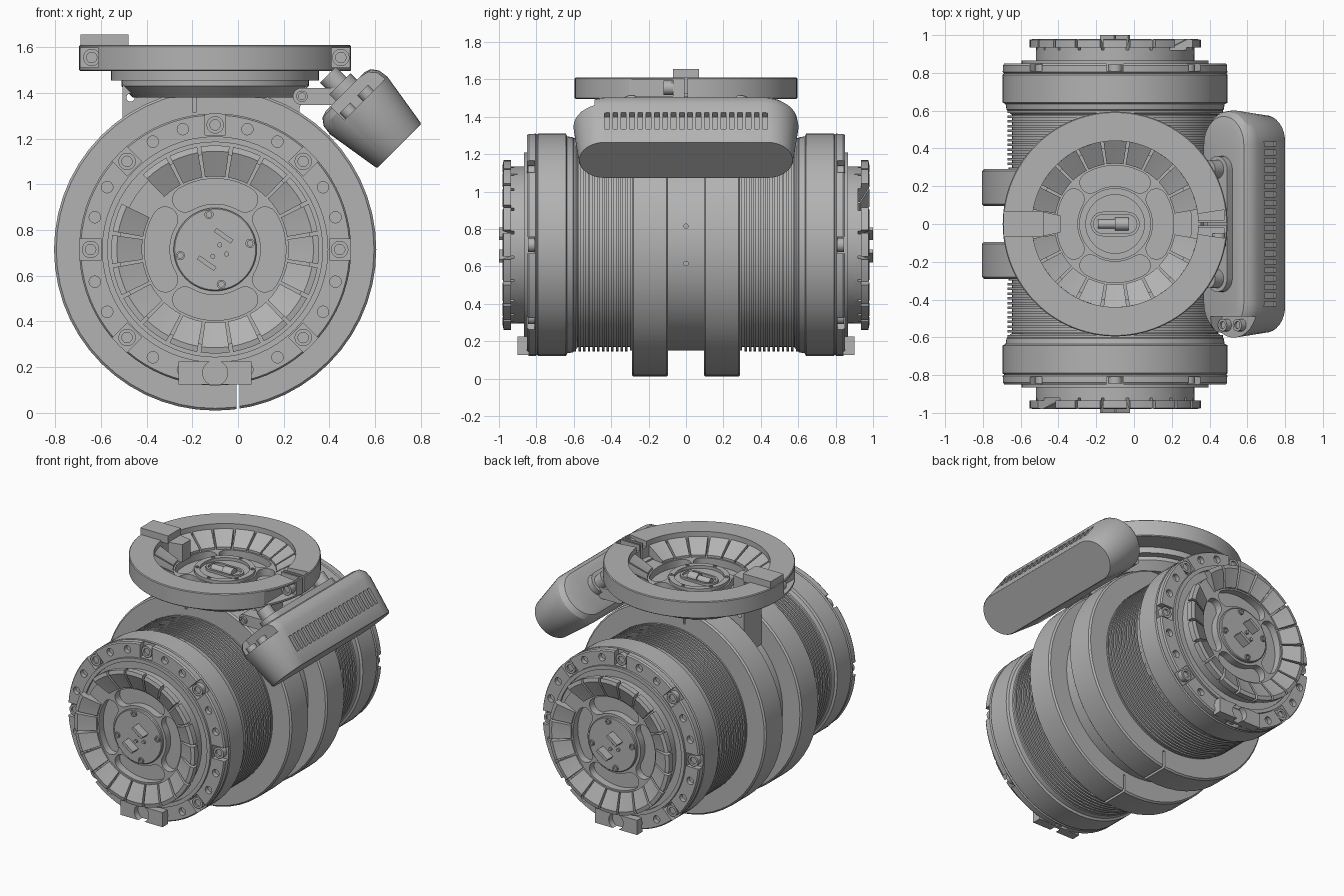
import bpy, bmesh, math
from math import sin, cos, pi, radians
from mathutils import Matrix, Vector

cube = bpy.data.objects.get("Cube")
if cube:
    bpy.data.objects.remove(cube)

grey = bpy.data.materials.new("machined_grey")
grey.use_nodes = True
grey.diffuse_color = (0.45, 0.45, 0.45, 1)
grey.node_tree.nodes["Principled BSDF"].inputs["Base Color"].default_value = (0.45, 0.45, 0.45, 1)


# ---- helpers ----
def frame(loc, x, y, z):
    m = Matrix((Vector(x).normalized(), Vector(y).normalized(), Vector(z).normalized())).transposed().to_4x4()
    return Matrix.Translation(loc) @ m


def loft(bm, rings, closed=False):
    rows = [[bm.verts.new(p) for p in ring] for ring in rings]
    pairs = list(zip(rows, rows[1:])) + ([(rows[-1], rows[0])] if closed else [])
    for a, b in pairs:
        for i in range(len(a)):
            j = (i + 1) % len(a)
            bm.faces.new((a[i], a[j], b[j], b[i]))
    if not closed:
        bm.faces.new(rows[0][::-1])
        bm.faces.new(rows[-1])


def lathe(bm, profile, closed=False, n=64, at=(0, 0)):
    loft(bm, [[(at[0] + r * cos(2 * pi * i / n), at[1] + r * sin(2 * pi * i / n), h)
               for i in range(n)] for r, h in profile], closed)


def prism(bm, pts, h0, h1):
    loft(bm, [[(x, y, h) for x, y in pts] for h in (h0, h1)])


def box(bm, x, y, z):
    prism(bm, [(x[0], y[0]), (x[1], y[0]), (x[1], y[1]), (x[0], y[1])], *z)


def spun_box(bm, r, half, z, angle):
    c, s = cos(angle), sin(angle)
    prism(bm, [(u * c - v * s, u * s + v * c) for u, v in
               ((r[0], -half), (r[1], -half), (r[1], half), (r[0], half))], *z)


def polar(r, degrees):
    return r * cos(radians(degrees)), r * sin(radians(degrees))


def stadium(length, width, n=12):
    pts = []
    for side in (1, -1):
        for i in range(n + 1):
            a = pi * i / n - pi / 2
            pts.append((side * (length - width + width * cos(a)), side * width * sin(a)))
    return pts


def bean(r0, r1, half, centre):
    mid, cap, pts = (r0 + r1) / 2, (r1 - r0) / 2, []
    for i in range(11):
        pts.append(polar(r1, centre - half + half * i / 5))
    for end, r in ((1, r0), (-1, r1)):
        e = polar(mid, centre + end * half)
        for i in range(1, 8):
            d = polar(cap, centre + end * half + i * 22.5 + (0 if end > 0 else 180))
            pts.append((e[0] + d[0], e[1] + d[1]))
        if end > 0:
            pts += [polar(r0, centre + half - half * i / 5) for i in range(11)]
    return pts


def finish(name, bm, matrix=Matrix(), cutter=None):
    obj = make(name, bm, matrix)
    if cutter:
        tool = make(name + "_cutter", cutter, matrix)
        tool.hide_render = True
        mod = obj.modifiers.new("cut", 'BOOLEAN')
        mod.operation, mod.solver, mod.object = 'DIFFERENCE', 'EXACT', tool
        graph = bpy.context.evaluated_depsgraph_get()
        mesh = bpy.data.meshes.new_from_object(obj.evaluated_get(graph))
        obj.modifiers.clear()
        obj.data = mesh
        bpy.data.objects.remove(tool)
    obj.data.polygons.foreach_set("use_smooth", [True] * len(obj.data.polygons))
    obj.data.set_sharp_from_angle(angle=radians(30))
    return obj


def make(name, bm, matrix):
    bmesh.ops.recalc_face_normals(bm, faces=bm.faces)
    mesh = bpy.data.meshes.new(name)
    bm.to_mesh(mesh)
    bm.free()
    mesh.materials.append(grey)
    obj = bpy.data.objects.new(name, mesh)
    bpy.context.collection.objects.link(obj)
    obj.matrix_world = matrix
    return obj


def teeth(name, matrix, profile, skip):
    bm = bmesh.new()
    for k in range(20):
        if k not in skip:
            loft(bm, [[(*polar(r, k * 18 + a), h) for r, h in profile] for a in (-8, -3, 3, 8)])
    finish(name, bm, matrix)


def dish(name, matrix, r, h0, h1):
    bm, cut = bmesh.new(), bmesh.new()
    lathe(bm, [(r, h0), (r, h1)])
    for a in range(0, 360, 90):
        prism(cut, bean(0.2, 0.31, 31, a), h1 - 0.05, h1 + 0.05)
    finish(name, bm, matrix, cut)


def bolt(bm, at, r, h0, h1):
    lathe(bm, [(r, h0), (r, h1), (r * 0.6, h1), (r * 0.6, h1 - 0.012)], n=20, at=at)


AXIS = (-0.1, 0, 0.715)
back = frame(AXIS, (-1, 0, 0), (0, 0, 1), (0, 1, 0))
front = frame(AXIS, (1, 0, 0), (0, 0, 1), (0, -1, 0))

# ---- finned barrel ----
half = [(0.565, 0.3)]
for i in range(12):
    y = 0.3 + 0.025 * i
    half += [(0.545, y), (0.545, y + 0.012), (0.57, y + 0.012), (0.57, y + 0.025)]
bm = bmesh.new()
lathe(bm, [(r, -h) for r, h in half[::-1]] + half, n=80)
finish("finned_barrel", bm, back)

# ---- two clamp bands with slits ----
for side, m in (("front", front), ("back", back)):
    bm, cut = bmesh.new(), bmesh.new()
    lathe(bm, [(0.55, 0.095), (0.695, 0.095), (0.705, 0.105), (0.705, 0.28),
               (0.695, 0.29), (0.55, 0.29)], True, 56)
    sx = 1 if side == "front" else -1
    for x, z in ((0.1, (-0.75, -0.58)), (-0.09, (0.6, 0.75))):
        box(cut, (sx * x - 0.007, sx * x + 0.007), z, (0.05, 0.35))
    finish(side + "_clamp_band", bm, m, cut)

# ---- end flanges and couplings ----
for side, m in (("front", front), ("back", back)):
    bm, cut = bmesh.new(), bmesh.new()
    lathe(bm, [(0.55, 0.58), (0.575, 0.605), (0.58, 0.635), (0.595, 0.642), (0.595, 0.79),
               (0.588, 0.797), (0.595, 0.804), (0.595, 0.84), (0.588, 0.85)], n=80)
    for k in range(8):
        spun_box(cut, (0.5, 0.65), 0.045, (0.81, 0.9), k * pi / 4)
        for off in (15, 30):
            lathe(cut, [(0.025, 0.82), (0.025, 0.9)], n=16, at=polar(0.545, k * 45 + off))
    finish(side + "_flange", bm, m, cut)

    bm = bmesh.new()
    for k in range(8):
        bolt(bm, polar(0.545, k * 45), 0.038, 0.8, 0.845)
    finish(side + "_flange_bolts", bm, m)

    bm, cut = bmesh.new(), bmesh.new()
    box(bm, (-0.16, 0.16), (-0.59, -0.49), (0.84, 0.9))
    lathe(cut, [(0.055, 0.86), (0.055, 0.95)], n=24, at=(0, -0.54))
    finish(side + "_foot_block", bm, m, cut)

    bm = bmesh.new()
    lathe(bm, [(0.47, 0.84), (0.495, 0.84), (0.495, 0.865), (0.47, 0.865)], True)
    finish(side + "_collar", bm, m)

    dish(side + "_dish", m, 0.42, 0.8, 0.92)
    teeth(side + "_teeth", m, [(0.32, 0.9), (0.32, 0.93), (0.43, 0.98), (0.455, 0.975),
                               (0.455, 0.935), (0.42, 0.935), (0.42, 0.9)], (8,))
    # hub with contacts
    bm = bmesh.new()
    lathe(bm, [(0.182, 0.9), (0.182, 0.935), (0.177, 0.94)], n=48)
    for a in range(10, 360, 90):
        bolt(bm, polar(0.155, a), 0.02, 0.93, 0.95)
    for x, y in ((0.02, 0.02), (-0.01, -0.03), (0.05, -0.02)):
        lathe(bm, [(0.011, 0.93), (0.011, 0.955)], n=10, at=(x, y))
    finish(side + "_hub", bm, m)
    for s in (1, -1):
        bm = bmesh.new()
        spun_box(bm, (-0.045, 0.045), 0.01, (0.93, 1.0), radians(-35))
        finish(side + "_contact_bar", bm, m @ Matrix.Translation((s * 0.037, s * 0.06, 0)))

# ---- top clamp ring ----
top = Matrix.Translation((-0.1, 0, 0))
bm, cut = bmesh.new(), bmesh.new()
lathe(bm, [(0.44, 1.495), (0.59, 1.495), (0.595, 1.5), (0.595, 1.605), (0.59, 1.61),
           (0.44, 1.61)], True, 96)
box(cut, (0.4, 0.7), (-0.008, 0.008), (1.4, 1.7))
for s in (1, -1):
    xs = sorted((s * 0.51, s * 0.7))
    box(cut, xs, (-0.33, -0.07), (1.512, 1.596))
prism(cut, [(0.38, -0.045), (0.58, -0.075), (0.58, -0.02), (0.38, -0.02)], 1.57, 1.7)
prism(cut, [(0.38, 0.02), (0.58, 0.02), (0.58, 0.075), (0.38, 0.045)], 1.57, 1.7)
finish("top_ring", bm, top, cut)

for x in (-0.64, 0.45):
    bm = bmesh.new()
    bolt(bm, (0, 0), 0.038, 0.05, 0.12)
    finish("ring_screw", bm, frame((x, 0, 1.555), (1, 0, 0), (0, 0, 1), (0, -1, 0)))

# latch plate
bm = bmesh.new()
box(bm, (-0.59, -0.38), (-0.07, 0.07), (1.6, 1.655))
prism(bm, [(-0.385, -0.065), (-0.29, -0.045), (-0.29, 0.045), (-0.385, 0.065)], 1.49, 1.61)
finish("latch", bm, top)

# top dish, teeth and hub
dish("top_dish", top, 0.41, 1.43, 1.49)
bm = bmesh.new()
lathe(bm, [(0.405, 1.455), (0.455, 1.455), (0.455, 1.5), (0.405, 1.5)], True)
finish("top_step", bm, top)
teeth("top_teeth", top, [(0.32, 1.47), (0.32, 1.505), (0.44, 1.575), (0.445, 1.49), (0.4, 1.47)], (0, 10))
bm = bmesh.new()
lathe(bm, [(0.155, 1.47), (0.19, 1.47), (0.19, 1.51), (0.155, 1.51)], True, 48)
for a in range(30, 360, 60):
    bolt(bm, polar(0.172, a), 0.012, 1.5, 1.515)
finish("top_hub_ring", bm, top)
bm, cut = bmesh.new(), bmesh.new()
prism(bm, stadium(0.13, 0.065), 1.47, 1.505)
prism(cut, stadium(0.115, 0.05), 1.485, 1.55)
finish("top_socket", bm, top, cut)
bm = bmesh.new()
lathe(bm, [(0.025, -0.09), (0.025, 0), (0.035, 0), (0.035, 0.07)], n=20)
finish("top_plug", bm, frame((-0.1, 0, 1.49), (0, 1, 0), (0, 0, 1), (1, 0, 0)))

# ---- saddle between barrel and top ring ----
bm, cut = bmesh.new(), bmesh.new()
prism(bm, [(-0.405, 0.4), (0.37, 0.4), (0.37, 0.62), (0.405, 0.72), (-0.405, 0.72)], -0.095, 0.095)
lathe(cut, [(0.018, -0.2), (0.018, 0.2)], n=16, at=(-0.37, 0.665))
finish("saddle", bm, front, cut)
bm = bmesh.new()
lathe(bm, [(0.36, 1.38), (0.41, 1.43), (0.41, 1.44)])
finish("saddle_neck", bm, top)
bm = bmesh.new()
for y in (-0.1, 0.1):
    lathe(bm, [(0.014, 0.56), (0.014, 0.575)], n=12, at=(y, 0))
finish("barrel_pins", bm, frame((-0.1, 0, 0.715), (0, 0, 1), (0, -1, 0), (1, 0, 0)))

# ---- tilted side module ----
tilt = frame((0.705, 0, 1.168), (0, 1, 0), (1, 0, 1), (1, 0, -1))
bm, cut = bmesh.new(), bmesh.new()
loft(bm, [[(x, y, u) for x, y in stadium(l, w, 16)] for l, w, u in
          ((0.53, 0.12, -0.335), (0.57, 0.15, -0.325), (0.595, 0.172, -0.295), (0.602, 0.178, -0.25),
           (0.575, 0.139, -0.008), (0.57, 0.134, 0))])
for k in range(20):
    x = (k - 9.5) * 0.0445
    box(cut, (x - 0.013, x + 0.013), (0.135, 0.25), (-0.19, -0.085))
box(cut, (-0.7, -0.49), (-0.09, 0.3), (-0.4, -0.25))
finish("side_module", bm, tilt, cut)
bm = bmesh.new()
for v in (-0.05, 0.06):
    bolt(bm, (0.535, v), 0.033, 0.24, 0.285)
finish("module_screws", bm, frame((0.705, 0, 1.168), (0, -1, 0), (1, 0, 1), (-1, 0, 1)))

# mounting plate, bosses and arms
bm = bmesh.new()
prism(bm, stadium(0.36, 0.075), -0.375, -0.32)
for s in (1, -1):
    lathe(bm, [(0.05, -0.44), (0.05, -0.37)], n=24, at=(s * 0.29, 0))
finish("module_mount", bm, tilt)
for s in (1, -1):
    bm = bmesh.new()
    prism(bm, stadium(0.11, 0.037), -0.045, 0.045)
    bolt(bm, (-0.07, 0), 0.025, 0.04, 0.06)
    finish("mount_arm", bm, frame((0.35, s * 0.29, 1.385), (1, 0, 0), (0, 0, 1), (0, -1, 0)))
